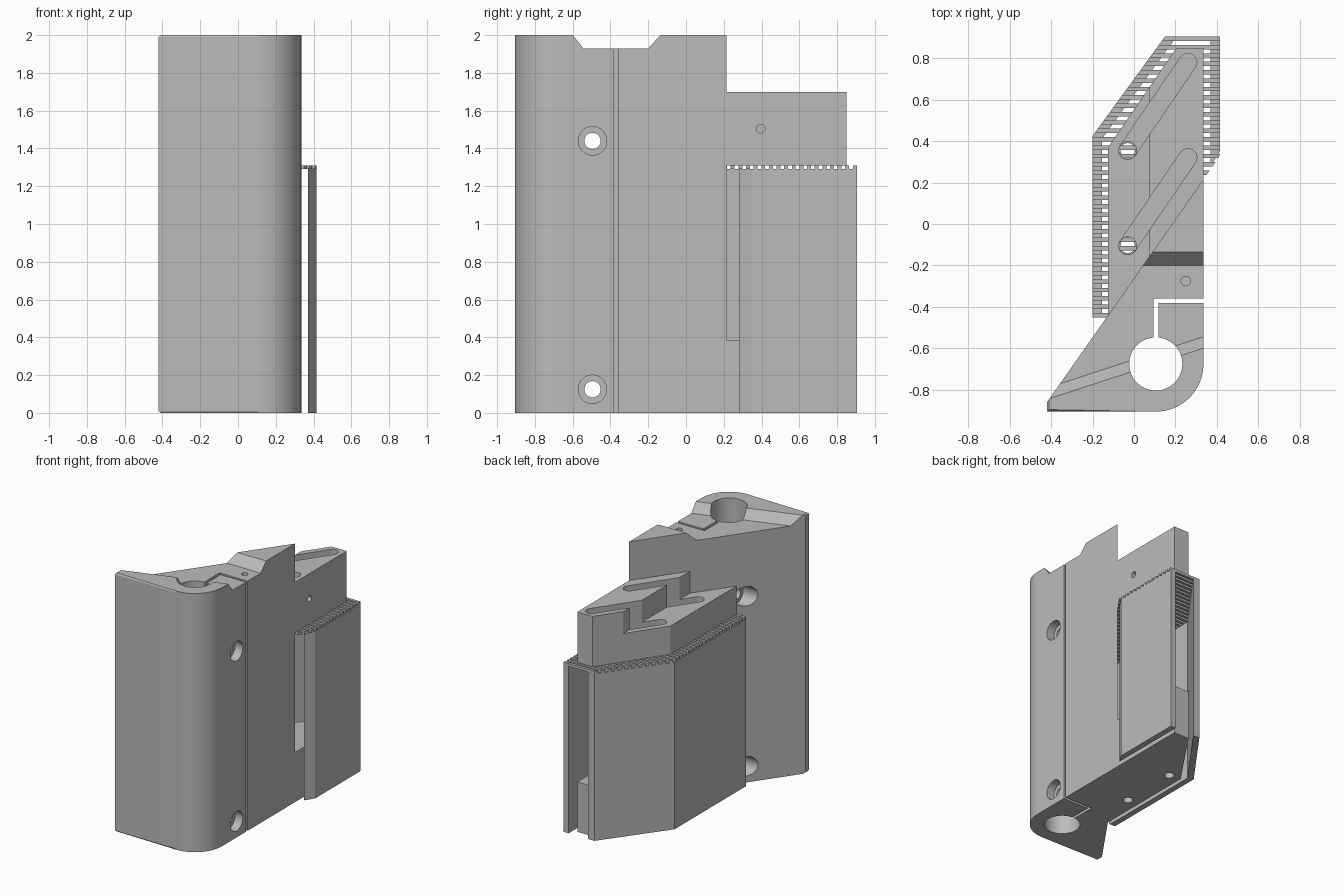
import bpy, bmesh, math
from mathutils import Matrix, Vector

default = bpy.data.objects.get("Cube")
if default:
    bpy.data.objects.remove(default, do_unlink=True)

grey = bpy.data.materials.new("plain grey")
grey.use_nodes = True
grey.diffuse_color = (0.5, 0.5, 0.5, 1)
grey.node_tree.nodes["Principled BSDF"].inputs["Base Color"].default_value = (0.5, 0.5, 0.5, 1)


def finish(name, bm):
    bmesh.ops.recalc_face_normals(bm, faces=bm.faces)
    mesh = bpy.data.meshes.new(name)
    bm.to_mesh(mesh)
    bm.free()
    mesh.materials.append(grey)
    obj = bpy.data.objects.new(name, mesh)
    bpy.context.collection.objects.link(obj)
    return obj


def add_prism(bm, base, z0, z1, top=None):
    low = [bm.verts.new((x, y, z0)) for x, y in base]
    high = [bm.verts.new((x, y, z1)) for x, y in (top or base)]
    bm.faces.new(low)
    bm.faces.new(high)
    for i in range(len(low)):
        j = (i + 1) % len(low)
        bm.faces.new((low[i], low[j], high[j], high[i]))


def prism(name, base, z0, z1, top=None):
    bm = bmesh.new()
    add_prism(bm, base, z0, z1, top)
    return finish(name, bm)


def box(x0, x1, y0, y1, z0, z1):
    return prism("cutter", [(x0, y0), (x1, y0), (x1, y1), (x0, y1)], z0, z1)


def rod(start, end, radius, sides=48):
    a, b = Vector(start), Vector(end)
    bm = bmesh.new()
    turn = (b - a).to_track_quat("Z", "Y").to_matrix().to_4x4()
    bmesh.ops.create_cone(bm, cap_ends=True, segments=sides, radius1=radius, radius2=radius,
                          depth=(b - a).length, matrix=Matrix.Translation((a + b) / 2) @ turn)
    return finish("cutter", bm)


def arc(cx, cy, r, a0, a1, steps):
    angles = [math.radians(a0 + (a1 - a0) * i / steps) for i in range(steps + 1)]
    return [(cx + r * math.cos(a), cy + r * math.sin(a)) for a in angles]


def capsule(start, end, r, z0, z1):
    a = math.degrees(math.atan2(end[1] - start[1], end[0] - start[0]))
    outline = arc(*end, r, a - 90, a + 90, 14) + arc(*start, r, a + 90, a + 270, 14)
    return prism("cutter", outline, z0, z1)


def cut(obj, *cutters):
    for cutter in cutters:
        mod = obj.modifiers.new("cut", "BOOLEAN")
        mod.operation, mod.solver, mod.object = "DIFFERENCE", "EXACT", cutter
        bpy.context.view_layer.objects.active = obj
        bpy.ops.object.modifier_apply(modifier=mod.name)
        bpy.data.objects.remove(cutter, do_unlink=True)


# Tall clamp body with a rounded front corner and fine front chamfers
BORE = (0.105, -0.675)
bm = bmesh.new()
add_prism(bm, [(-0.42, -0.86), (-0.42, -0.905)] + arc(*BORE, 0.23, -90, 0, 20) + [(0.335, 0.215)], 0, 2)
rim = [e for e in bm.edges if e.verts[0].co.z == e.verts[1].co.z
       and (e.verts[0].co.y + e.verts[1].co.y) / 2 < -0.6]
bmesh.ops.bevel(bm, geom=rim, offset=0.01, segments=1, affect="EDGES")
body = finish("clamp_body", bm)

# Bore, clamping slit and the tapered notch across the top
cut(body,
    rod((*BORE, -0.1), (*BORE, 2.2), 0.128, 64),
    box(0.095, 0.117, -0.65, -0.36, -0.1, 2.2),
    box(0.1, 0.5, -0.38, -0.36, -0.1, 2.2),
    prism("cutter", [(0.5, -0.49), (0.5, -0.2), (-0.6, -0.2), (-0.6, -0.85)], 1.93, 2.07,
          [(0.5, -0.6), (0.5, -0.07), (-0.6, -0.07), (-0.6, -0.96)]),
    rod((0.25, -0.275, 1.75), (0.25, -0.275, 2.1), 0.023, 24))

# Clamp screw holes, counterbored from both sides
for z in (0.125, 1.44):
    cut(body,
        rod((-0.6, -0.495, z), (0.6, -0.495, z), 0.043),
        rod((0.27, -0.495, z), (0.6, -0.495, z), 0.075),
        rod((-0.6, -0.495, z), (-0.09, -0.495, z), 0.075))

# Upper mounting block and lower foot block share one outline
outline = [(-0.125, -0.44), (0.335, 0.215), (0.335, 0.85), (0.205, 0.85), (-0.125, 0.37)]
upper = prism("upper_block", outline, 1.31, 1.7)
lower = prism("lower_block", outline, 0, 0.385)

# Lowered step, diagonal slots and screw holes
cut(upper, box(-0.5, 0.075, -0.6, 1, 1.53, 1.9),
    rod((0.2, 0.395, 1.505), (0.5, 0.395, 1.505), 0.023, 24))
for y in (-0.105, 0.355):
    cut(upper, capsule((-0.03, y), (0.26, y + 0.425), 0.043, 1.47, 1.9),
        rod((-0.03, y, 1.2), (-0.03, y, 1.6), 0.042))
    cut(lower, rod((-0.03, y, -0.1), (-0.03, y, 0.5), 0.035))

# Thin shell walls around the blocks, open at the back
left_wall = prism("shell_left_wall", [(-0.2, -0.45), (-0.145, -0.45), (-0.155, -0.44), (-0.155, 0.41),
                                      (0.206, 0.905), (0.15, 0.905), (-0.2, 0.425)], 0, 1.29)
right_wall = prism("shell_right_wall", [(0.37, 0.28), (0.415, 0.35), (0.415, 0.905), (0.37, 0.905)], 0, 1.29)


# Comb of thin bars between the shell and the upper block
def left_x(y):
    return max(-0.2, -0.2 + (y - 0.425) * 0.73)


def right_x(y):
    return min(0.415, -0.42 + (y + 0.86) * 0.702)


bm = bmesh.new()
for i in range(34):
    y0 = -0.45 + i * 0.0404
    y1 = y0 + 0.021
    add_prism(bm, [(left_x(y0), y0), (right_x(y0), y0), (right_x(y1), y1), (left_x(y1), y1)], 1.29, 1.311)
comb = finish("comb_bars", bm)

# Smooth round surfaces, crisp edges
bpy.ops.object.select_all(action="DESELECT")
for obj in (body, upper, lower, left_wall, right_wall, comb):
    obj.select_set(True)
bpy.context.view_layer.objects.active = body
bpy.ops.object.shade_smooth_by_angle(angle=math.radians(25))
